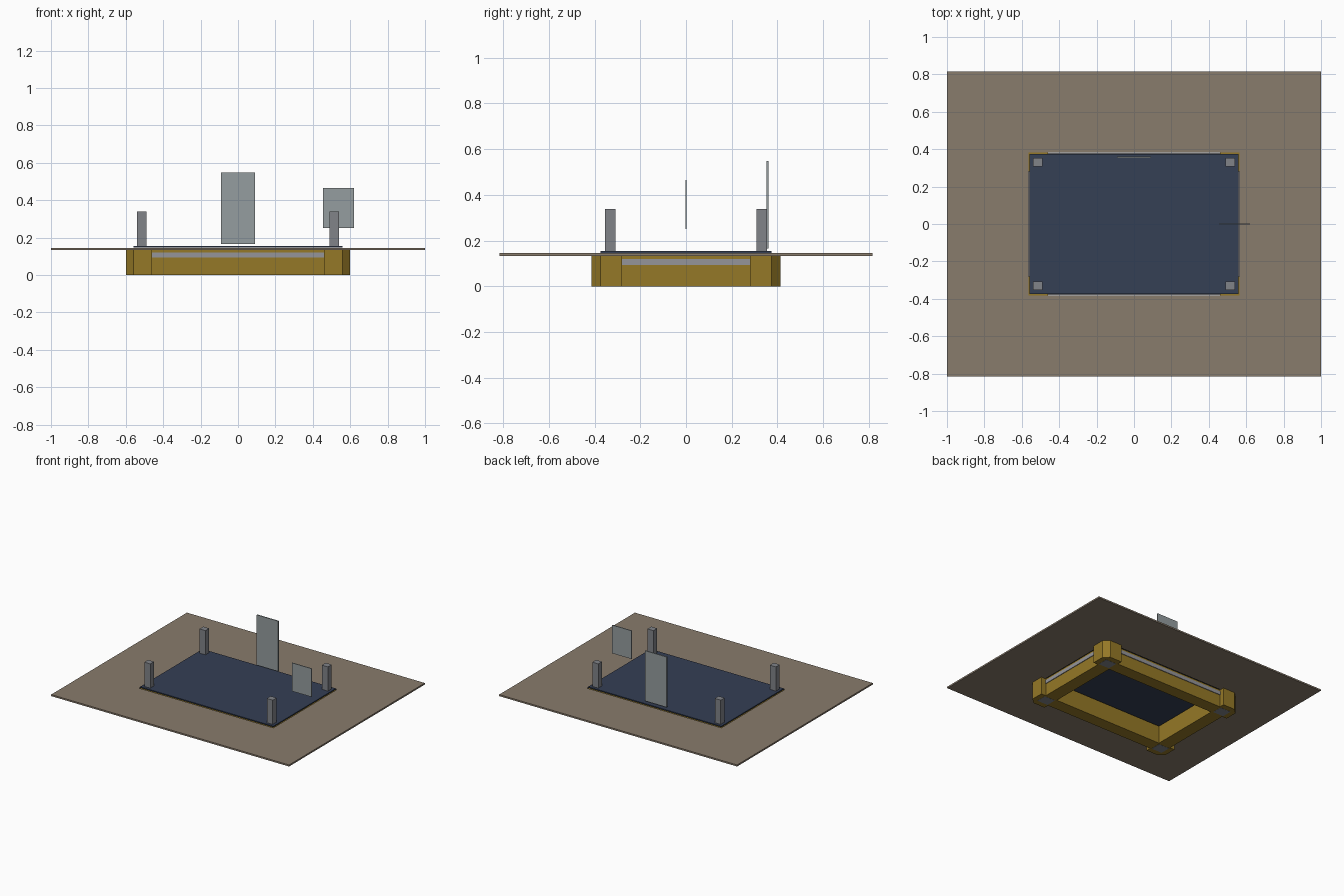
import bpy, bmesh

if "Cube" in bpy.data.objects:
    bpy.data.objects.remove(bpy.data.objects["Cube"])


def mat(name, rgb):
    m = bpy.data.materials.new(name)
    m.diffuse_color = (*rgb, 1)
    m.use_nodes = True
    m.node_tree.nodes["Principled BSDF"].inputs["Base Color"].default_value = m.diffuse_color
    return m


GOLD = mat("gold", (0.30, 0.19, 0.02))
NAVY = mat("navy", (0.035, 0.05, 0.09))
EARTH = mat("earth", (0.25, 0.20, 0.15))
STEEL = mat("steel", (0.22, 0.23, 0.25))
PANEL = mat("panel", (0.30, 0.34, 0.35))
TRIM = mat("trim", (0.30, 0.30, 0.32))


def prism(name, pts, z0, z1, material):
    """Extrude a flat outline from z0 to z1."""
    bm = bmesh.new()
    face = bm.faces.new([bm.verts.new((x, y, z0)) for x, y in pts])
    new = bmesh.ops.extrude_face_region(bm, geom=[face])["geom"]
    for v in new:
        if isinstance(v, bmesh.types.BMVert):
            v.co.z = z1
    bmesh.ops.recalc_face_normals(bm, faces=bm.faces)
    me = bpy.data.meshes.new(name)
    bm.to_mesh(me)
    bm.free()
    me.materials.append(material)
    ob = bpy.data.objects.new(name, me)
    bpy.context.collection.objects.link(ob)
    return ob


def box(name, x0, x1, y0, y1, z0, z1, material):
    return prism(name, [(x0, y0), (x1, y0), (x1, y1), (x0, y1)], z0, z1, material)


# surrounding floor slab with a rectangular opening
slab = box("floor_slab", -1, 1, -0.815, 0.815, 0.133, 0.145, EARTH)
hole = box("opening_cutter", -0.565, 0.565, -0.382, 0.382, 0.1, 0.2, EARTH)
hole.hide_render = hole.hide_viewport = True
cut = slab.modifiers.new("opening", "BOOLEAN")
cut.object = hole
cut.solver = "EXACT"

# platform deck
box("deck", -0.56, 0.56, -0.375, 0.375, 0.146, 0.154, NAVY)

# frame rails with inset trim strips, mirrored to both sides
for s, side in ((-1, "lower"), (1, "upper")):
    box(f"long_rail_{side}", -0.46, 0.46, s * 0.28, s * 0.375, 0, 0.135, GOLD)
    box(f"long_trim_{side}", -0.46, 0.46, s * 0.37, s * 0.38, 0.093, 0.120, TRIM)
    box(f"short_rail_{side}", s * 0.46, s * 0.56, -0.28, 0.28, 0, 0.135, GOLD)
    box(f"short_trim_{side}", s * 0.555, s * 0.565, -0.28, 0.28, 0.093, 0.120, TRIM)

# corner blocks with a clipped outer corner, feet and posts
outline = [(0.46, 0.28), (0.6, 0.28), (0.6, 0.375), (0.56, 0.413), (0.46, 0.413)]
for sx in (-1, 1):
    for sy in (-1, 1):
        prism("corner_block", [(sx * x, sy * y) for x, y in outline], 0, 0.137, GOLD)
        box("foot_pad", sx * 0.47, sx * 0.56, sy * 0.29, sy * 0.37, -0.001, 0.01, STEEL)
        box("corner_post", sx * 0.49, sx * 0.54, sy * 0.308, sy * 0.354, 0.154, 0.338, STEEL)

# upright panels at the back and the right side
box("back_panel", -0.09, 0.09, 0.353, 0.361, 0.166, 0.548, PANEL)
box("side_panel", 0.455, 0.62, -0.003, 0.003, 0.25, 0.465, PANEL)
